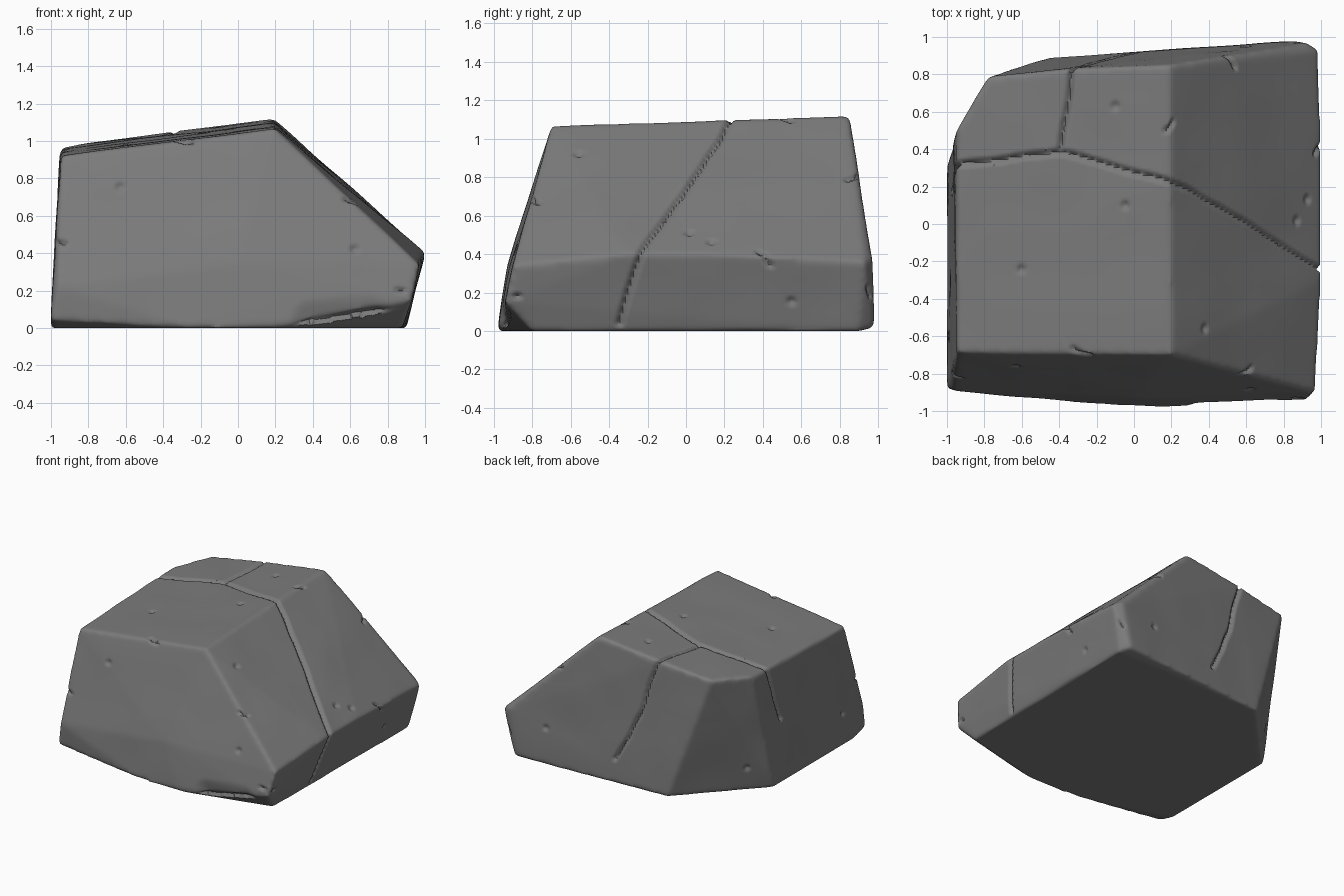
import bpy, bmesh, math
from mathutils import Vector, kdtree, noise
from mathutils.bvhtree import BVHTree

cube = bpy.data.objects.get("Cube")
if cube:
    bpy.data.objects.remove(cube, do_unlink=True)


def top_z(x, y):
    """Height of the gently tilted upper face."""
    return 1.065 + 0.125 * x + 0.035 * y


# Corner points of the boulder, by level
upper = [(x, y, top_z(x, y)) for x, y in (
    (-0.95, -0.69), (0.2, -0.7), (0.19, 0.85), (-0.34, 0.83), (-0.78, 0.79), (-0.95, 0.5))]
middle = [(0.97, -0.9, 0.34), (1, -0.3, 0.4), (1, 0.1, 0.4), (0.99, 0.93, 0.36),
          (0.92, 0.97, 0.38), (-0.97, -0.89, 0.22), (0, -0.93, 0.34), (0.93, -0.94, 0.15)]
lower = [(-1, -0.74, 0), (-0.25, -0.96, 0), (0.15, -0.98, 0), (0.88, -0.8, 0),
         (0.9, 0.9, 0), (0.85, 0.98, 0.02), (-0.45, 0.89, 0), (-1, 0.3, 0), (-1, -0.88, 0.04)]

bm = bmesh.new()
for p in upper + middle + lower:
    bm.verts.new(p)
bmesh.ops.convex_hull(bm, input=bm.verts)
mesh = bpy.data.meshes.new("boulder")
bm.to_mesh(mesh)
bm.free()
boulder = bpy.data.objects.new("boulder", mesh)
bpy.context.collection.objects.link(boulder)

# Dense even surface with worn edges
remesh = boulder.modifiers.new("dense", 'REMESH')
remesh.mode = 'VOXEL'
remesh.voxel_size = 0.014
worn = boulder.modifiers.new("worn", 'SMOOTH')
worn.factor = 0.5
worn.iterations = 14
bpy.context.view_layer.objects.active = boulder
boulder.select_set(True)
for name in ("dense", "worn"):
    bpy.ops.object.modifier_apply(modifier=name)

bm = bmesh.new()
bm.from_mesh(boulder.data)
bm.normal_update()
surface = BVHTree.FromBMesh(bm)


def trace(points, step=0.006):
    """Sample a path and lay it on the surface."""
    samples = []
    for a, b in zip(points, points[1:]):
        a, b = Vector(a), Vector(b)
        n = max(2, int((b - a).length / step))
        for i in range(n + 1):
            p = a.lerp(b, i / n)
            p += 0.012 * noise.noise_vector(p * 5)
            samples.append(surface.find_nearest(p)[0])
    return samples


def on_top(*plan):
    return [(x, y, top_z(x, y)) for x, y in plan]


# Long cracks, then short chips: path, half width, depth
long_cracks = [
    [(-0.99, 0.17, 0.5), (-0.97, 0.3, 0.9)]
    + on_top((-0.94, 0.32), (-0.4, 0.38), (0.2, 0.23))
    + [(0.45, 0.1, 0.87), (0.98, -0.23, 0.42), (0.94, -0.3, 0.2), (0.9, -0.34, 0.03)],
    on_top((-0.4, 0.38), (-0.36, 0.6), (-0.33, 0.83)) + [(-0.2, 0.88, 0.6), (0, 0.93, 0.2)],
]
chips = [
    on_top((0.17, 0.5), (0.22, 0.55)), on_top((-0.33, -0.66), (-0.24, -0.74)),
    [(0.98, 0.38, 0.42), (0.97, 0.44, 0.34)], [(0.58, -0.84, 0.7), (0.66, -0.78, 0.7)],
    [(0.5, 0.92, 0.82), (0.55, 0.84, 0.8)], [(-0.97, -0.8, 0.45), (-0.93, -0.88, 0.47)],
    [(0.95, 0.97, 0.22), (0.9, 0.95, 0.18)], [(0.85, -0.89, 0.2), (0.95, -0.86, 0.18)],
]
grooves = [(c, 0.024, 0.026) for c in long_cracks] + [(c, 0.022, 0.02) for c in chips]

# Small round pits: centre, radius, depth
pits = [(-0.6, -0.25, 1), (-0.05, 0.1, 1.06), (0.87, 0.02, 0.5), (0.92, 0.13, 0.45),
        (0.62, -0.9, 0.43), (-0.63, -0.76, 0.76), (0.38, -0.56, 0.92), (-0.1, 0.63, 1.08),
        (0.93, 0.55, 0.15), (0.6, 0.96, 0.3), (-0.97, -0.6, 0.25), (-0.85, 0.45, 0.2)]
grooves += [([p, p], 0.034, 0.018) for p in pits]
# Broad scoop low on the front corner
grooves.append(([(0.4, -0.95, 0.04), (0.72, -0.94, 0.04)], 0.13, 0.03))

push = {}
for path, width, depth in grooves:
    samples = trace(path)
    tree = kdtree.KDTree(len(samples))
    for i, p in enumerate(samples):
        tree.insert(p, i)
    tree.balance()
    for v in bm.verts:
        d = tree.find(v.co)[2]
        if d < width:
            fall = 0.5 + 0.5 * math.cos(math.pi * d / width)
            push[v] = max(push.get(v, 0), depth * fall)

# Carve, with faint undulation everywhere but the underside
for v in bm.verts:
    if v.normal.z > -0.7:
        shift = 0.006 * noise.noise(v.co * 3) - push.get(v, 0)
        v.co += v.normal * shift
    v.co.z = max(v.co.z, 0)
bm.to_mesh(boulder.data)
bm.free()

stone = bpy.data.materials.new("grey_stone")
stone.use_nodes = True
colour = (0.2, 0.2, 0.2, 1)
stone.diffuse_color = colour
stone.node_tree.nodes["Principled BSDF"].inputs["Base Color"].default_value = colour
boulder.data.materials.clear()
boulder.data.materials.append(stone)
bpy.ops.object.shade_smooth_by_angle(angle=math.radians(50))
